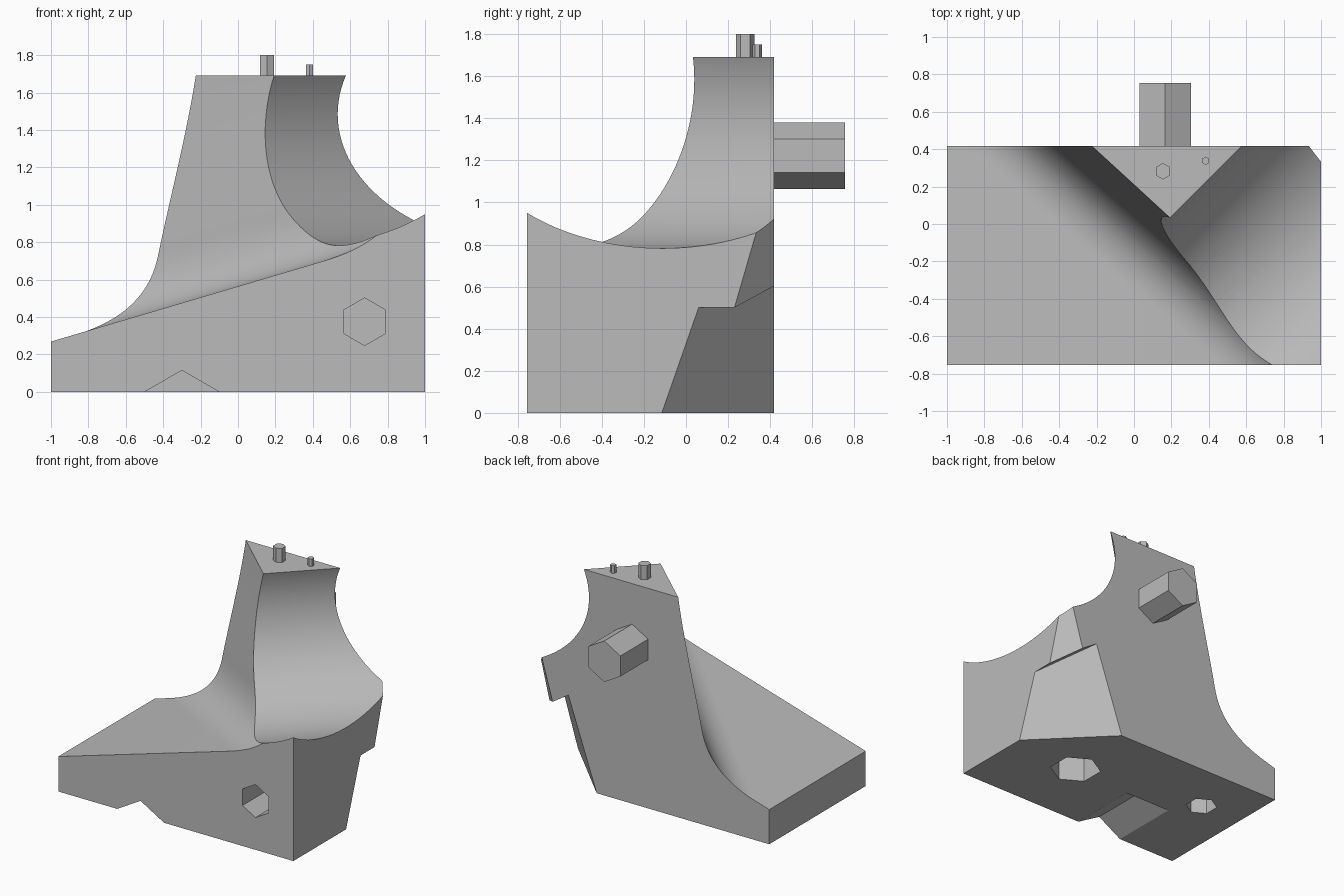
import bpy, bmesh, math
from mathutils import Vector, Matrix
from mathutils.geometry import interpolate_bezier

cube = bpy.data.objects.get("Cube")
if cube:
    bpy.data.objects.remove(cube)

GREY = (0.5, 0.5, 0.5, 1)
mat = bpy.data.materials.new("plain grey")
mat.use_nodes = True
mat.diffuse_color = GREY
mat.node_tree.nodes["Principled BSDF"].inputs["Base Color"].default_value = GREY

FRONT, BACK, TOP = -0.755, 0.417, 1.692


def prism(name, points, sweep):
    """Closed solid made by sweeping a planar outline along a vector."""
    bm = bmesh.new()
    face = bm.faces.new([bm.verts.new(p) for p in points])
    ext = bmesh.ops.extrude_face_region(bm, geom=[face])
    moved = [g for g in ext["geom"] if isinstance(g, bmesh.types.BMVert)]
    bmesh.ops.translate(bm, verts=moved, vec=sweep)
    bmesh.ops.recalc_face_normals(bm, faces=bm.faces)
    mesh = bpy.data.meshes.new(name)
    bm.to_mesh(mesh)
    bm.free()
    mesh.materials.append(mat)
    ob = bpy.data.objects.new(name, mesh)
    bpy.context.collection.objects.link(ob)
    return ob


def rod(name, start, radius, sweep, sides=6):
    """Regular prism; its first corner points up, or to +y if it stands upright."""
    sweep = Vector(sweep)
    up = Vector((0, 1, 0)) if abs(sweep.z) > 0.01 else Vector((0, 0, 1))
    arm = up * radius
    ring = [Vector(start) + Matrix.Rotation(math.tau * i / sides, 3, sweep.normalized()) @ arm
            for i in range(sides)]
    return prism(name, ring, sweep)


# Block
body = prism("carved_block", [(-1, FRONT, 0), (1, FRONT, 0), (1, FRONT, TOP), (-1, FRONT, TOP)],
             (0, BACK - FRONT, 0))
cutters = []

# Sloping ramp and fillet, swept diagonally from back to front
fillet = interpolate_bezier((-0.88, 0.302), (-0.60, 0.385), (-0.465, 0.53), (-0.425, 0.74), 28)
wall = interpolate_bezier((-0.425, 0.74), (-0.377, 0.98), (-0.275, 1.37), (-0.225, 1.695), 14)
outline = [(-3, -0.325)] + [p[:2] for p in fillet + wall[1:]] + [(-0.15, 2.3), (-0.1, 3.2), (-3, 3.2)]
sweep = Vector((1.345, BACK * -1 + FRONT, 0.40))
start = Vector((0, BACK, 0)) - sweep * 0.2
cutters.append(prism("ramp_cutter", [start + Vector((x, 0, z)) for x, z in outline], sweep * 1.4))

# Round scoop, a horizontal cylinder across the right corner
axis = Vector((1, 1, 0)).normalized()
across = Vector((1, -1, 0)).normalized()
cutters.append(rod("scoop_cutter", across * 0.785 + Vector((0, 0, 1.485)) - axis * 2, 0.703, axis * 4, 128))


# Leaning chamfers on the back right corner
def chamfer(name, reach, lean, low, high):
    def ring(z):
        s = reach + lean * z
        return [Vector((1.5, s - 1.5, z)), Vector((1.5, 1.5, z)), Vector((s - 1.5, 1.5, z))]
    ob = prism(name, ring(low), (0, 0, high - low))
    for v in ob.data.vertices:
        if v.co.z > (low + high) / 2:
            k = lean * (high - low)
            if v.co.x < 1.4:
                v.co.x += k
            elif v.co.y < 1.4:
                v.co.y += k
    return ob


cutters.append(chamfer("upper_chamfer_cutter", 1.085, 0.29, -0.1, 1.2))
lower = chamfer("lower_chamfer_cutter", 0.885, 0.35, -0.1, 1.2)
bm = bmesh.new()
bm.from_mesh(lower.data)
cut = bmesh.ops.bisect_plane(bm, geom=bm.verts[:] + bm.edges[:] + bm.faces[:], plane_co=(1, 0, 0.5),
                             plane_no=(0.65, 0, 1), clear_outer=True)
rim = [g for g in cut["geom_cut"] if isinstance(g, bmesh.types.BMEdge)]
bmesh.ops.holes_fill(bm, edges=rim, sides=0)
bmesh.ops.recalc_face_normals(bm, faces=bm.faces)
bm.to_mesh(lower.data)
bm.free()
cutters.append(lower)

# Six-sided sockets
cutters += [
    rod("front_socket_cutter", (0.677, FRONT - 0.1, 0.375), 0.127, (0, 0.41, 0)),
    rod("groove_cutter", (-0.3, FRONT - 0.1, -0.115), 0.23, (0, 0.65, 0)),
    rod("large_base_socket_cutter", (0.41, -0.18, -0.1), 0.187, (0, 0, 0.53)),
    rod("small_base_socket_cutter", (-0.645, 0, -0.1), 0.115, (0, 0, 0.36)),
]

for cutter in cutters:
    cutter.hide_render = True
    cutter.hide_set(True)
    mod = body.modifiers.new(cutter.name, "BOOLEAN")
    mod.operation = "DIFFERENCE"
    mod.solver = "EXACT"
    mod.object = cutter

# Bake the cuts, then drop the cutters
depsgraph = bpy.context.evaluated_depsgraph_get()
carved = bpy.data.meshes.new_from_object(body.evaluated_get(depsgraph))
body.modifiers.clear()
body.data = carved
for cutter in cutters:
    bpy.data.objects.remove(cutter)

bpy.ops.object.select_all(action="DESELECT")
body.select_set(True)
bpy.context.view_layer.objects.active = body
bpy.ops.object.shade_smooth_by_angle(angle=math.radians(15))

# Six-sided pegs
rod("back_peg", (0.167, BACK - 0.01, 1.222), 0.158, (0, 0.348, 0))
rod("large_top_peg", (0.155, 0.282, TOP - 0.01), 0.044, (0, 0, 0.118))
rod("small_top_peg", (0.383, 0.338, TOP - 0.01), 0.022, (0, 0, 0.068))
